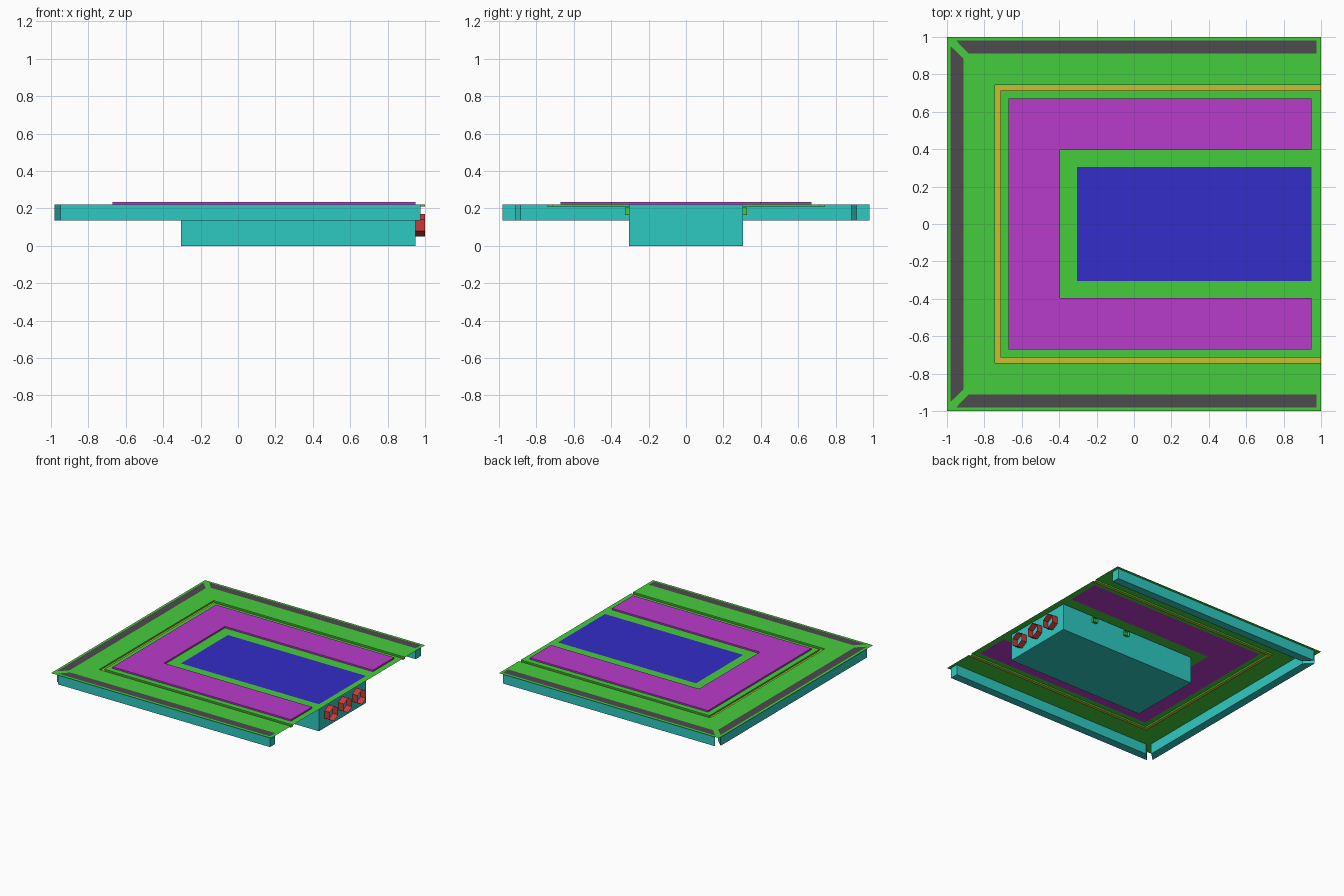
import bpy, bmesh, math
from mathutils import Matrix

cube = bpy.data.objects.get("Cube")
if cube:
    bpy.data.objects.remove(cube, do_unlink=True)


def material(name, r, g, b):
    m = bpy.data.materials.new(name)
    m.use_nodes = True
    m.diffuse_color = (r, g, b, 1)
    m.node_tree.nodes["Principled BSDF"].inputs["Base Color"].default_value = (r, g, b, 1)
    return m


GREEN = material("green", .06, .61, .045)
PURPLE = material("purple", .485, .043, .597)
BLUE = material("blue", .034, .026, .58)
TEAL = material("teal", .027, .59, .54)
RED = material("red", .61, .04, .04)
YELLOW = material("yellow", .6, .51, .026)
GREY = material("dark grey", .074, .07, .074)

TOP = 0.222      # level of the deck
GROOVE = 0.21    # floor of the line groove
RIM = 0.95       # end of the tank and panel
TANK = 0.305     # half width of the tank


def finish(name, bm, mat):
    mesh = bpy.data.meshes.new(name)
    bm.to_mesh(mesh)
    bm.free()
    mesh.materials.append(mat)
    obj = bpy.data.objects.new(name, mesh)
    bpy.context.collection.objects.link(obj)
    return obj


def slab(name, outline, z0, z1, mat):
    """Flat outline at z0, raised to z1 as a closed solid when they differ."""
    bm = bmesh.new()
    face = bm.faces.new([bm.verts.new((x, y, z0)) for x, y in outline])
    if z1 > z0:
        up = bmesh.ops.extrude_face_region(bm, geom=[face], use_keep_orig=True)
        verts = [v for v in up["geom"] if isinstance(v, bmesh.types.BMVert)]
        bmesh.ops.translate(bm, vec=(0, 0, z1 - z0), verts=verts)
        bmesh.ops.recalc_face_normals(bm, faces=bm.faces)
    elif face.normal.z <= 0:
        bm.normal_update()
        if face.normal.z < 0:
            face.normal_flip()
    return finish(name, bm, mat)


def u_shape(outer, inner, end):
    """U outline, open towards +x."""
    return [(end, -outer), (end, -inner), (-inner, -inner), (-inner, inner),
            (end, inner), (end, outer), (-outer, outer), (-outer, -outer)]


def rect(x0, x1, y):
    return [(x0, -y), (x1, -y), (x1, y), (x0, y)]


def open_tube(name, sides, radius, length, place, mat, turn=0):
    """Tube without caps, along its local z."""
    bm = bmesh.new()
    bmesh.ops.create_cone(bm, cap_ends=False, segments=sides, radius1=radius,
                          radius2=radius, depth=length,
                          matrix=place @ Matrix.Rotation(turn, 4, "Z"))
    return finish(name, bm, mat)


# Deck sheets around the groove, the panel and the tank
slab("outer_deck", u_shape(1, .742, 1), TOP, TOP, GREEN)
slab("middle_deck", u_shape(.715, .67, RIM), TOP, TOP, GREEN)
slab("inner_deck", u_shape(.395, TANK, RIM), TOP, TOP, GREEN)
slab("end_deck", rect(RIM, 1, .715), TOP, TOP, GREEN)

# Groove with a painted floor
slab("line_floor", u_shape(.742, .715, 1), GROOVE, GROOVE, YELLOW)
bm = bmesh.new()
for d in (.742, .715):
    path = [(1, -d), (-d, -d), (-d, d), (1, d)]
    for a, b in zip(path, path[1:]):
        bm.faces.new([bm.verts.new(p) for p in
                      ((*a, GROOVE), (*b, GROOVE), (*b, TOP), (*a, TOP))])
finish("line_walls", bm, GREEN)

# Raised panel
slab("raised_panel", u_shape(.67, .395, RIM), TOP, .235, PURPLE)

# Central tank and its surface
slab("tank", rect(-TANK, RIM, TANK), 0, TOP - .002, TEAL)
slab("tank_surface", rect(-TANK, RIM, TANK), TOP, TOP, BLUE)

# Mitred edge troughs with grates
troughs = {"back": [(-.95, .98), (-.885, .912), (.977, .912), (.977, .98)],
           "front": [(-.95, -.98), (-.885, -.912), (.977, -.912), (.977, -.98)],
           "right": [(-.98, -.95), (-.912, -.885), (-.912, .885), (-.98, .95)]}
for side, outline in troughs.items():
    slab(side + "_trough", outline, .135, TOP - .002, TEAL)
    slab(side + "_grate", outline, TOP + .002, TOP + .002, GREY)

# Pipe stubs on the tank end
for i in (-1, 0, 1):
    place = Matrix.Translation((.975, i * .18, .11)) @ Matrix.Rotation(math.pi / 2, 4, "Y")
    open_tube(f"end_pipe_{i + 2}", 6, .061, .05, place, RED, math.pi / 6)

# Small inlets on both tank sides
for side in (-1, 1):
    for i, x in enumerate((.34, .65)):
        place = Matrix.Translation((x, side * .315, .185)) @ Matrix.Rotation(math.pi / 2, 4, "X")
        open_tube(f"side_inlet_{i + 1}_{'back' if side > 0 else 'front'}",
                  4, .029, .022, place, GREEN, math.pi / 4)
